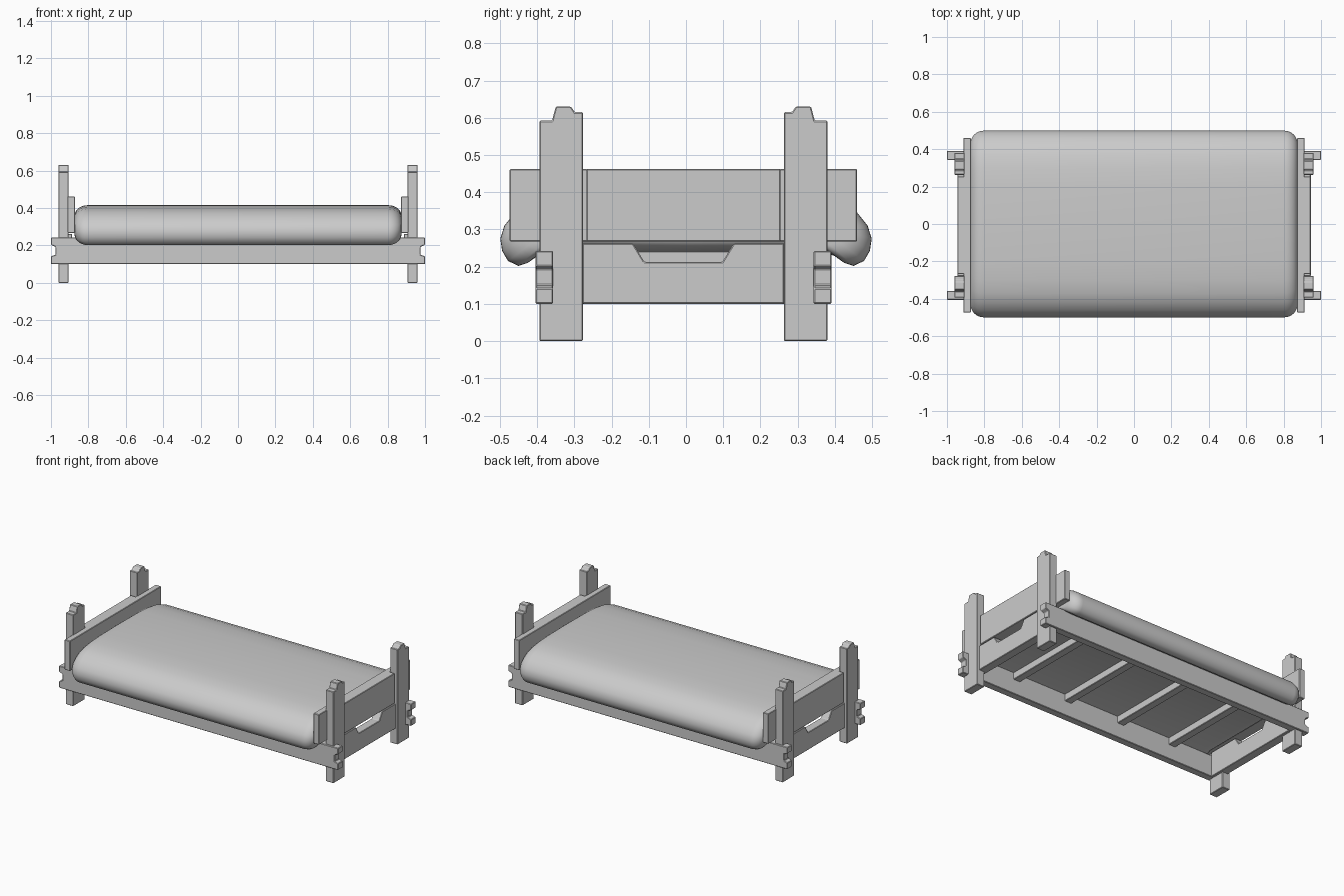
import bpy, bmesh, math

cube = bpy.data.objects.get("Cube")
if cube:
    bpy.data.objects.remove(cube, do_unlink=True)

GREY = (0.6, 0.6, 0.6, 1.0)
mat = bpy.data.materials.new("plain grey")
mat.use_nodes = True
mat.diffuse_color = GREY
mat.node_tree.nodes["Principled BSDF"].inputs["Base Color"].default_value = GREY

MID_Y = -0.007  # centre line of the timber frame


def finish(name, bm, bevel=0.0):
    bmesh.ops.recalc_face_normals(bm, faces=bm.faces)
    mesh = bpy.data.meshes.new(name)
    bm.to_mesh(mesh)
    bm.free()
    mesh.materials.append(mat)
    ob = bpy.data.objects.new(name, mesh)
    bpy.context.collection.objects.link(ob)
    if bevel:
        mod = ob.modifiers.new("soft edges", 'BEVEL')
        mod.width = bevel
        mod.segments = 1
    return ob


def prism(name, outline, axis, lo, hi, bevel=0.003):
    """Extrude an outline along x (points are y, z) or y (points are x, z)."""
    bm = bmesh.new()

    def place(p, d):
        return (d, p[0], p[1]) if axis == 'x' else (p[0], d, p[1])
    face = bm.faces.new([bm.verts.new(place(p, lo)) for p in outline])
    new = bmesh.ops.extrude_face_region(bm, geom=[face])["geom"]
    shift = (hi - lo, 0, 0) if axis == 'x' else (0, hi - lo, 0)
    bmesh.ops.translate(bm, vec=shift, verts=[v for v in new if isinstance(v, bmesh.types.BMVert)])
    return finish(name, bm, bevel)


def rect(a, b, z0, z1):
    return [(a, z0), (b, z0), (b, z1), (a, z1)]


# Corner posts with stepped tops
POST = [(0.27, 0), (0.387, 0), (0.387, 0.592), (0.353, 0.592), (0.343, 0.63),
        (0.302, 0.63), (0.292, 0.615), (0.27, 0.615)]
for sx, end in ((1, "left"), (-1, "right")):
    for sy, side in ((1, "back"), (-1, "front")):
        outline = [(MID_Y + sy * y, z) for y, z in POST]
        prism(f"{side}_{end}_post", outline, 'x', sx * 0.905, sx * 0.96)

# Long rails with notched ends
RAIL_END = [(1, 0.1), (1, 0.142), (0.975, 0.15), (0.975, 0.192), (1, 0.203), (1, 0.242)]
rail = RAIL_END + [(-x, z) for x, z in reversed(RAIL_END)]
for sy, side in ((1, "back"), (-1, "front")):
    prism(f"{side}_rail", rail, 'y', MID_Y + sy * 0.35, MID_Y + sy * 0.398)


# End boards: a wide inner layer and a raised panel between the posts
def notched(half):
    pts = [(half, 0.1), (half, 0.262), (0.135, 0.262), (0.105, 0.213)]
    return ([(MID_Y + y, z) for y, z in pts]
            + [(MID_Y - y, z) for y, z in reversed(pts)])


for sx, end in ((1, "left"), (-1, "right")):
    prism(f"{end}_upper_board", rect(-0.474, 0.46, 0.267, 0.462), 'x', sx * 0.872, sx * 0.912)
    prism(f"{end}_upper_panel", rect(-0.267, 0.254, 0.267, 0.462), 'x', sx * 0.9, sx * 0.945)
    prism(f"{end}_lower_board", notched(0.35), 'x', sx * 0.888, sx * 0.908)
    prism(f"{end}_lower_panel", notched(0.271), 'x', sx * 0.9, sx * 0.945)

# Slats under the mattress
for i, x in enumerate((-0.59, -0.2, 0.2, 0.59)):
    prism(f"slat_{i + 1}", rect(x - 0.025, x + 0.025, 0.195, 0.242), 'y', -0.36, 0.345)

# Mattress: one soft section, drooping over the rails, swept along x
HALF = [(0, 0.415), (0.2, 0.413), (0.3, 0.406), (0.37, 0.394), (0.42, 0.375), (0.46, 0.345),
        (0.488, 0.31), (0.499, 0.275), (0.494, 0.242), (0.478, 0.215), (0.45, 0.202),
        (0.425, 0.21), (0.4, 0.228), (0.37, 0.24), (0, 0.24)]
section = HALF + [(-y, z) for y, z in reversed(HALF[1:-1])]
LENGTH, ROUND, CORE_Z = 0.874, 0.07, 0.31
stations = []
for i in range(9):
    a = math.pi / 2 * i / 8
    stations.append((LENGTH - ROUND * (1 - math.sin(a)), ROUND * (1 - math.cos(a))))
stations = [(-x, d) for x, d in reversed(stations)] + stations

bm = bmesh.new()
rings = []
for x, d in stations:
    ky, kz = 1 - d / 0.5, 1 - d / 0.13
    rings.append([bm.verts.new((x, y * ky, CORE_Z + (z - CORE_Z) * kz)) for y, z in section])
n = len(section)
for r0, r1 in zip(rings, rings[1:]):
    for j in range(n):
        bm.faces.new((r0[j], r0[(j + 1) % n], r1[(j + 1) % n], r1[j]))
bm.faces.new(rings[0])
bm.faces.new(rings[-1])
mattress = finish("mattress", bm)
for poly in mattress.data.polygons:
    poly.use_smooth = True
